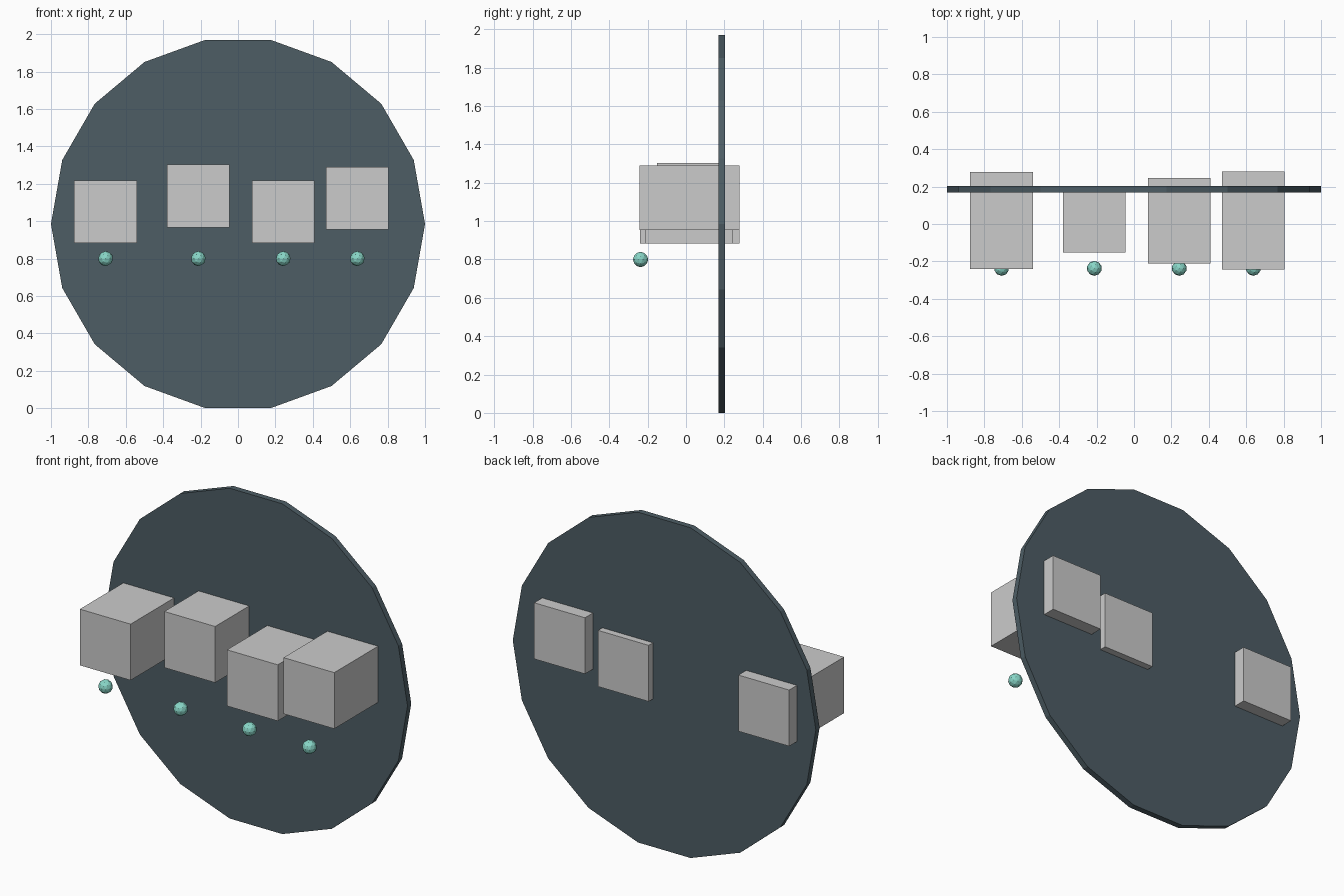
import bpy
from math import radians

if "Cube" in bpy.data.objects:
    bpy.data.objects.remove(bpy.data.objects["Cube"])


def paint(obj, name, rgb):
    mat = bpy.data.materials.get(name) or bpy.data.materials.new(name)
    mat.diffuse_color = (*rgb, 1)
    mat.use_nodes = True
    mat.node_tree.nodes["Principled BSDF"].inputs["Base Color"].default_value = mat.diffuse_color
    obj.data.materials.append(mat)


def box(name, x, y0, y1, z, size):
    bpy.ops.mesh.primitive_cube_add(size=1, location=(x, (y0 + y1) / 2, z))
    obj = bpy.context.object
    obj.name = name
    obj.scale = (size, y1 - y0, size)
    bpy.ops.object.transform_apply(location=False, rotation=False, scale=True)


# upright 18-sided disc, a corner at each side and flats at top and bottom
bpy.ops.mesh.primitive_cylinder_add(vertices=18, radius=1, depth=0.035,
                                    location=(0, 0.187, 0.985))
disc = bpy.context.object
disc.name = "back_disc"
disc.rotation_euler = (radians(90), radians(90), 0)
bpy.ops.object.transform_apply(location=False, rotation=True, scale=False)
paint(disc, "slate", (0.075, 0.11, 0.13))

# blocks through the disc (x, y front, y back, z) and the x of the bead below
blocks = [
    (-0.708, -0.24, 0.278, 1.05),
    (-0.212, -0.152, 0.185, 1.135),
    (0.242, -0.21, 0.245, 1.05),
    (0.638, -0.243, 0.28, 1.122),
]
for i, (x, y0, y1, z) in enumerate(blocks, 1):
    box(f"block_{i}", x, y0, y1, z, 0.335)
    # small faceted bead
    bpy.ops.mesh.primitive_ico_sphere_add(subdivisions=2, radius=0.04,
                                          location=(x, -0.237, 0.8))
    bead = bpy.context.object
    bead.name = f"bead_{i}"
    paint(bead, "mint", (0.25, 0.68, 0.58))
